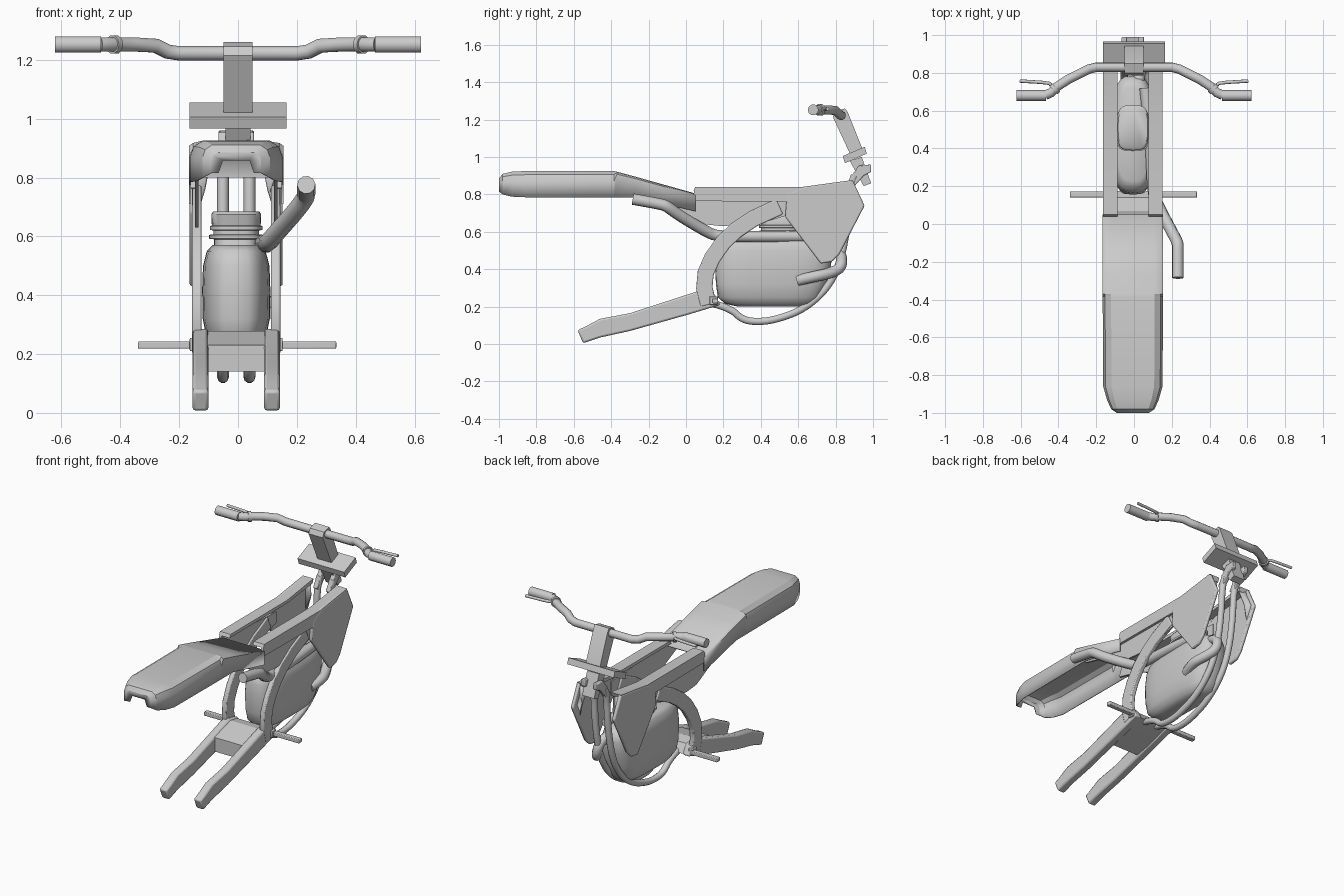
import bpy, bmesh, math
from mathutils import Vector

if "Cube" in bpy.data.objects:
    bpy.data.objects.remove(bpy.data.objects["Cube"], do_unlink=True)

grey = bpy.data.materials.new("light_grey")
grey.use_nodes = True
GREY = (0.6, 0.6, 0.6, 1)
grey.diffuse_color = GREY
grey.node_tree.nodes["Principled BSDF"].inputs["Base Color"].default_value = GREY

SHIFT = -0.006  # bodywork sits slightly off centre


def finish(name, mesh, angle=35):
    obj = bpy.data.objects.new(name, mesh)
    bpy.context.collection.objects.link(obj)
    mesh.materials.clear()
    mesh.materials.append(grey)
    bpy.ops.object.select_all(action='DESELECT')
    obj.select_set(True)
    bpy.context.view_layer.objects.active = obj
    bpy.ops.object.shade_smooth_by_angle(angle=math.radians(angle))
    return obj


def from_bmesh(name, bm, angle=35):
    bmesh.ops.recalc_face_normals(bm, faces=bm.faces)
    mesh = bpy.data.meshes.new(name)
    bm.to_mesh(mesh)
    bm.free()
    return finish(name, mesh, angle)


def thicken(obj, amount):
    mod = obj.modifiers.new("thickness", 'SOLIDIFY')
    mod.thickness = amount


def prism(name, profile, x0, x1, bevel=0.0):
    """Side profile (y, z) extruded from x0 to x1."""
    bm = bmesh.new()
    face = bm.faces.new([bm.verts.new((x0, y, z)) for y, z in profile])
    new = bmesh.ops.extrude_face_region(bm, geom=[face])["geom"]
    bmesh.ops.translate(bm, vec=(x1 - x0, 0, 0), verts=[v for v in new if isinstance(v, bmesh.types.BMVert)])
    obj = from_bmesh(name, bm, 25)
    if bevel:
        mod = obj.modifiers.new("bevel", 'BEVEL')
        mod.width, mod.segments = bevel, 2
    return obj


def pair(name, profile, inner, outer, bevel=0.0):
    for side, s in (("left", 1), ("right", -1)):
        prism(f"{side}_{name}", profile, s * inner + SHIFT, s * outer + SHIFT, bevel)


def tube(name, points, radius, smooth=True):
    curve = bpy.data.curves.new(name, 'CURVE')
    curve.dimensions = '3D'
    curve.bevel_depth, curve.bevel_resolution, curve.use_fill_caps = radius, 3, True
    spline = curve.splines.new('NURBS' if smooth else 'POLY')
    spline.points.add(len(points) - 1)
    for p, co in zip(spline.points, points):
        p.co = (*co, 1)
    if smooth:
        spline.use_endpoint_u, spline.order_u, spline.resolution_u = True, 3, 6
    temp = bpy.data.objects.new(name, curve)
    bpy.context.collection.objects.link(temp)
    bpy.context.view_layer.update()
    mesh = bpy.data.meshes.new_from_object(temp.evaluated_get(bpy.context.evaluated_depsgraph_get()))
    bpy.data.objects.remove(temp, do_unlink=True)
    return finish(name, mesh, 50)


def stack(name, rings, power=0.8, n=28):
    """Rounded body from rings (z, centre y, half length, half width)."""
    bm = bmesh.new()
    loops = []
    for z, cy, ry, rx in rings:
        loop = []
        for i in range(n):
            c, s = math.cos(math.tau * i / n), math.sin(math.tau * i / n)
            loop.append(bm.verts.new((math.copysign(abs(c) ** power, c) * rx + SHIFT,
                                      cy + math.copysign(abs(s) ** power, s) * ry, z)))
        loops.append(loop)
    for a, b in zip(loops, loops[1:]):
        for i in range(n):
            bm.faces.new((a[i], a[i - 1], b[i - 1], b[i]))
    bm.faces.new(loops[0])
    bm.faces.new(loops[-1])
    return from_bmesh(name, bm, 50)


def band(centre, width):
    """Outline of a strip that follows a centre line."""
    pts = [Vector(p) for p in centre]
    left, right = [], []
    for i, p in enumerate(pts):
        d = (pts[min(i + 1, len(pts) - 1)] - pts[max(i - 1, 0)]).normalized()
        off = Vector((-d.y, d.x)) * width / 2
        left.append(tuple(p + off))
        right.append(tuple(p - off))
    return left + right[::-1]


# Tail and seat: open shell from stations (y, bottom, top, half width, edge roundness)
stations = [(-1.0, .815, .885, .085, .4), (-.98, .80, .91, .115, .4), (-.93, .788, .922, .137, .4),
            (-.86, .785, .925, .157, .4), (-.385, .785, .925, .16, .4), (-.37, .785, .922, .16, .1),
            (-.27, .785, .895, .16, .1), (.05, .71, .805, .16, .1)]
bm = bmesh.new()
sections = []
for y, low, top, hw, roundness in stations:
    k = (top - low) * roundness
    half = [(hw, low), (hw, top - k), (.92 * hw, top - .35 * k), (.72 * hw, top)]
    outline = half + [(-x, z) for x, z in reversed(half)]
    sections.append([bm.verts.new((x + SHIFT, y, z)) for x, z in outline])
for a, b in zip(sections, sections[1:]):
    for i in range(len(a) - 1):
        bm.faces.new((a[i], a[i + 1], b[i + 1], b[i]))
# rear cap with its light notch
notch = [bm.verts.new((x + SHIFT, -1, z)) for x, z in ((-.06, .815), (-.045, .858), (.045, .858), (.06, .815))]
bm.faces.new(sections[0] + notch)
thicken(from_bmesh("tail_and_seat", bm, 25), .006)

# Side skins, rails and shrouds
pair("side_skin", [(-.30, .79), (-.12, .745), (.0, .69), (.10, .64), (.2, .63), (.45, .66),
                   (.58, .70), (.58, .77), (.04, .80), (-.27, .86)], .128, .14)
pair("top_rail", [(.04, .82), (.05, .84), (.62, .84), (.89, .877), (.88, .85), (.62, .82)], .082, .157)
pair("rail_skin", [(.03, .765), (.05, .84), (.62, .84), (.62, .76)], .14, .157)
pair("shroud", [(.53, .68), (.72, .43), (.78, .44), (.82, .48), (.955, .74), (.89, .877), (.62, .84), (.54, .80)],
     .135, .158, .008)
# front cheeks that close the shrouds inwards
for side, s in (("left", 1), ("right", -1)):
    bm = bmesh.new()
    bm.faces.new([bm.verts.new((s * x + SHIFT, y, z)) for x, y, z in
                  ((.085, .87, .868), (.148, .885, .87), (.148, .945, .74), (.148, .885, .62), (.105, .90, .76))])
    thicken(from_bmesh(f"{side}_shroud_cheek", bm), .01)

# Curved main frame plates
pair("frame_arc", band([(.12, .21), (.098, .30), (.105, .38), (.14, .46), (.20, .545), (.27, .61),
                        (.36, .67), (.50, .735)], .088), .118, .15, .006)

# Rear fork
pair("swing_arm", [(-.58, .075), (-.545, .09), (-.46, .135), (-.30, .165), (.07, .285), (.15, .27),
                   (.185, .21), (.02, .16), (-.30, .07), (-.46, .035), (-.55, .005)], .095, .148, .01)
prism("fork_bridge", [(-.09, .14), (-.09, .23), (.07, .278), (.14, .265), (.175, .212), (.02, .165)],
      -.1 + SHIFT, .1 + SHIFT)

# Foot pegs and pivot bolts
for side, s in (("left", 1), ("right", -1)):
    prism(f"{side}_foot_peg", [(.14, .218), (.172, .218), (.172, .243), (.14, .243)],
          s * .14 + SHIFT, s * .337 + SHIFT / 2, .004)
    prism(f"{side}_pivot_plate", [(.125, .21), (.17, .21), (.17, .255), (.125, .255)],
          s * .13 + SHIFT, s * .158 + SHIFT, .004)

# Engine
stack("crankcase", [(.20, .46, .18, .05), (.215, .45, .24, .08), (.25, .445, .275, .1), (.32, .455, .295, .114),
                    (.42, .465, .31, .116), (.50, .475, .31, .113), (.55, .475, .295, .1), (.57, .475, .25, .08)], .65)
stack("cylinder", [(.55, .49, .1, .075), (.59, .5, .1, .075), (.592, .5, .115, .092), (.605, .5, .115, .092),
                   (.607, .5, .1, .078), (.62, .5, .1, .078), (.622, .505, .115, .09), (.635, .505, .115, .09),
                   (.637, .51, .11, .083), (.675, .51, .12, .085), (.685, .51, .11, .078)], .6)

# Exhaust: header loop and tail pipe
tube("header_pipe", [(.02, .70, .52), (.03, .82, .52), (.05, .84, .41), (.09, .76, .375),
                     (.115, .68, .36), (.09, .60, .34)], .03)
tube("exhaust_pipe", [(.06, .72, .575), (.09, .45, .575), (.10, .17, .575), (.12, .11, .60),
                      (.20, -.04, .69), (.232, -.10, .735), (.232, -.13, .748), (.232, -.285, .775)], .031)

# Twin frame tubes from the head down and under the engine
for side, s in (("left", 1), ("right", -1)):
    tube(f"{side}_down_tube", [(s * .045 + SHIFT, y, z) for y, z in
         ((.90, .90), (.875, .84), (.865, .65), (.83, .45), (.76, .30), (.63, .185),
          (.48, .13), (.38, .118), (.30, .13), (.24, .19), (.15, .215))], .02)

# Steering head arms, stem, clamp plate and riser
pair("head_arm", [(.85, .84), (.88, .82), (.95, .90), (.99, .92), (.99, .96), (.925, .955), (.885, .90)],
     .03, .06, .005)
prism("steering_stem", [(.875, .98), (.94, 1.0), (.99, .86), (.95, .845)], -.042, .042)
prism("clamp_plate", [(.838, 1.005), (.955, 1.055), (.967, 1.018), (.85, .967)], -.165, .165)
prism("riser", [(.785, 1.215), (.80, 1.245), (.85, 1.26), (.865, 1.24), (.945, 1.04), (.88, 1.01)], -.05, .05)

# Handlebar, grips, collars and levers
half = [(.2, .83, 1.222), (.24, .82, 1.228), (.28, .80, 1.248), (.35, .765, 1.252), (.41, .725, 1.252),
        (.44, .695, 1.252), (.47, .682, 1.252)]
tube("handlebar", [(-x, y, z) for x, y, z in reversed(half)] + half, .025, False)
for side, s in (("left", 1), ("right", -1)):
    tube(f"{side}_grip", [(s * .465, .68, 1.252), (s * .622, .68, 1.252)], .029, False)
    tube(f"{side}_collar", [(s * .413, .723, 1.252), (s * .427, .709, 1.252)], .032, False)
    tube(f"{side}_lever", [(s * .42, .72, 1.255), (s * .45, .745, 1.258), (s * .49, .75, 1.258),
                           (s * .605, .757, 1.258)], .009, False)
